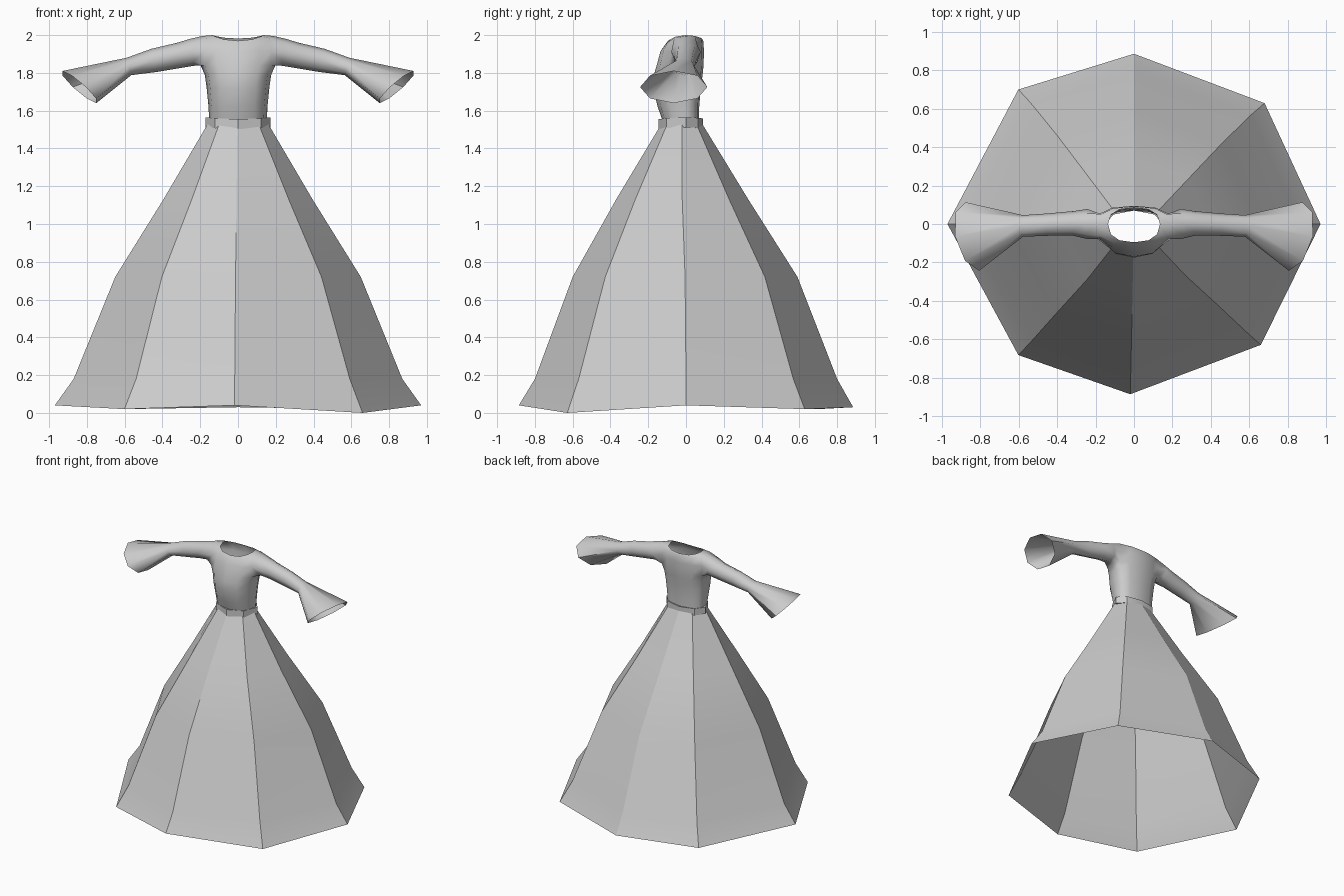
import bpy, bmesh
from math import sin, cos, pi, radians, copysign

if "Cube" in bpy.data.objects:
    bpy.data.objects.remove(bpy.data.objects["Cube"])


def bridge(bm, a, b):
    n = len(a)
    for i in range(n):
        j = (i + 1) % n
        bm.faces.new((a[i], a[j], b[j], b[i]))


def loft(bm, rings, close=False):
    loops = [[bm.verts.new(p) for p in r] for r in rings]
    for a, b in zip(loops, loops[1:]):
        bridge(bm, a, b)
    if close:
        bridge(bm, loops[-1], loops[0])
    return loops


def finish(name, bm, angle):
    bmesh.ops.recalc_face_normals(bm, faces=bm.faces)
    me = bpy.data.meshes.new(name)
    bm.to_mesh(me)
    bm.free()
    ob = bpy.data.objects.new(name, me)
    bpy.context.collection.objects.link(ob)
    bpy.ops.object.select_all(action='DESELECT')
    ob.select_set(True)
    bpy.context.view_layer.objects.active = ob
    bpy.ops.object.shade_smooth_by_angle(angle=radians(angle))
    return ob


def oval(n, z, rx, front, back, dip=0.0, power=1.0):
    """Ring with half width rx, reaching y=front and y=back, dipping towards both."""
    pts = []
    for k in range(n):
        c, s = cos(2 * pi * k / n), sin(2 * pi * k / n)
        x = rx * copysign(abs(c) ** power, c)
        y = abs(s) ** power * (back if s > 0 else front)
        pts.append((x, y, z - dip * s * s * (1.0 if s < 0 else 0.6)))
    return pts


# Skirt: eight slightly uneven gores, open at the hem
gores = [(1, 0), (.70, .71), (0, 1), (-.62, .79), (-1, 0), (-.62, -.77), (-.02, -1), (.68, -.71)]
hem_lift = [.04, .02, .03, .02, .04, .02, .04, 0]
levels = [(1.53, .16, .108, -.022), (1.13, .395, .35, -.02), (.72, .65, .595, -.005),
          (.18, .87, .80, 0)]
rings = [[(rx * u, cy + ry * v, z) for u, v in gores] for z, rx, ry, cy in levels]
rings.append([(.97 * u, .885 * v, h) for (u, v), h in zip(gores, hem_lift)])
bm = bmesh.new()
loft(bm, rings)
finish("skirt", bm, 28)

# Belt: closed band around the waist
bm = bmesh.new()
loft(bm, [oval(8, 1.56, .15, -.12, .07, .01), oval(8, 1.565, .172, -.145, .09, .01),
          oval(8, 1.512, .172, -.145, .09, .01), oval(8, 1.512, .15, -.12, .07, .01)], close=True)
finish("belt", bm, 30)

# Bodice: twelve-sided rings from waist to neckline
N = 12
body = [(1.53, .152, -.118, .07, 0), (1.62, .156, -.15, .07, 0), (1.72, .166, -.175, .078, 0),
        (1.79, .176, -.17, .088, 0), (1.84, .198, -.155, .093, 0), (1.915, .20, -.135, .095, 0),
        (1.995, .19, -.11, .092, .045), (2.0, .135, -.095, .085, .03)]
bm = bmesh.new()
rows = loft(bm, [oval(N, *r, power=.82) for r in body])
low, mid, top = rows[4:7]

# Sleeves: grown out of the armholes; top point, bottom point, centre y, half depth, skew
sleeve = [((.255, 1.98), (.23, 1.838), 0, .078, 0),
          ((.32, 1.96), (.31, 1.825), .003, .064, 0),
          ((.46, 1.927), (.43, 1.805), -.003, .058, 0),
          ((.59, 1.88), (.565, 1.788), -.01, .056, 0),
          ((.93, 1.81), (.75, 1.64), -.065, .178, .035)]
for side in (1, -1):
    def pick(row, k):
        return row[k % N] if side > 0 else row[(6 - k) % N]
    hole = [pick(low, 0), pick(low, 1), pick(mid, 1), pick(top, 1),
            pick(top, 0), pick(top, -1), pick(mid, -1), pick(low, -1)]
    bm.verts.remove(pick(mid, 0))
    rings = []
    for (xt, zt), (xb, zb), cy, ry, skew in sleeve:
        ring = []
        for j in range(8):
            s, c = sin(j * pi / 4), -cos(j * pi / 4)
            x = (xt + xb) / 2 + c * (xt - xb) / 2 + skew * s
            ring.append((side * x, cy + ry * s, (zt + zb) / 2 + c * (zt - zb) / 2))
        rings.append(ring)
    bridge(bm, hole, loft(bm, rings)[0])
finish("bodice_with_sleeves", bm, 60)
